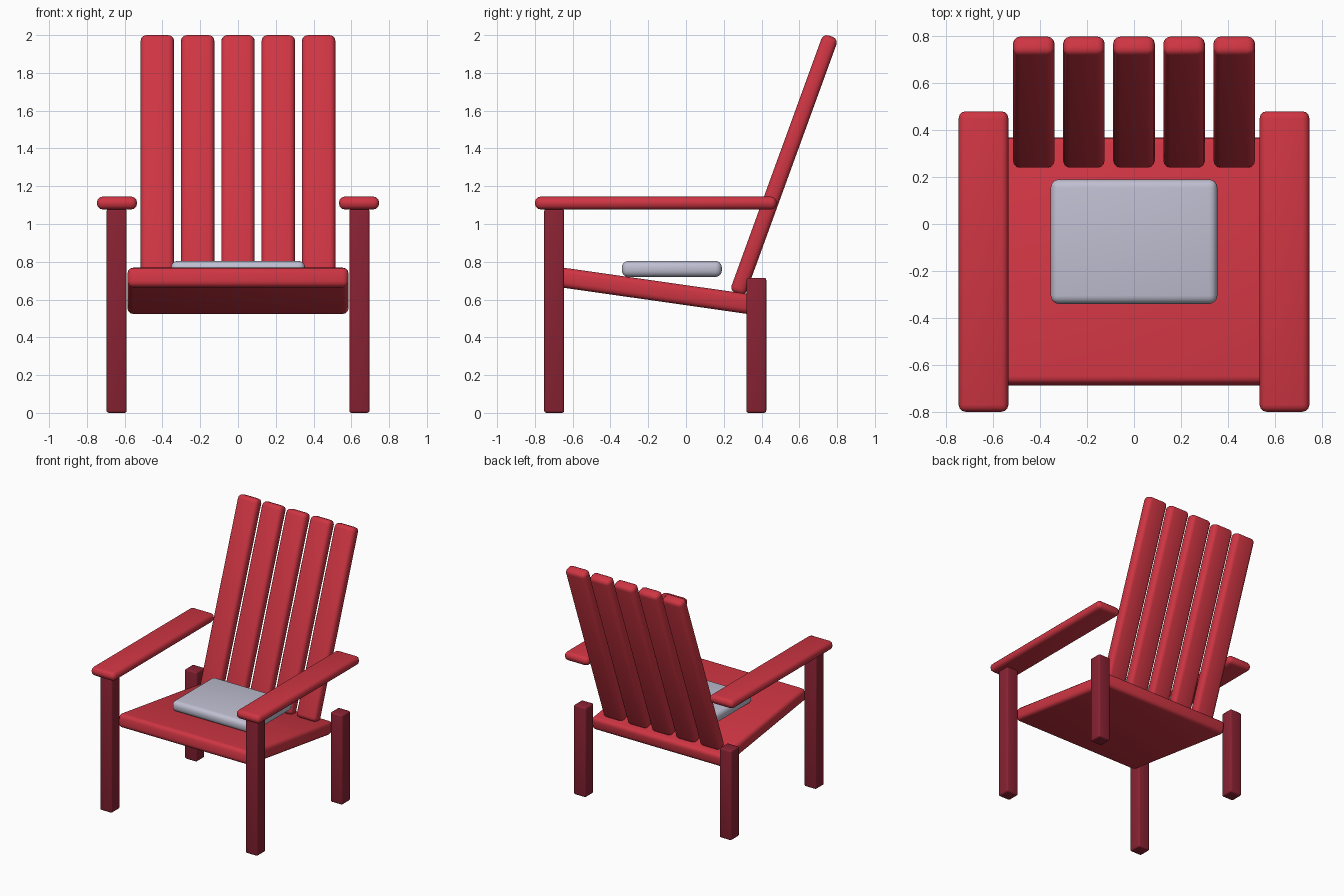
import bpy
import math

if "Cube" in bpy.data.objects:
    bpy.data.objects.remove(bpy.data.objects["Cube"])


def material(name, rgb):
    m = bpy.data.materials.new(name)
    m.diffuse_color = (*rgb, 1)
    m.use_nodes = True
    m.node_tree.nodes["Principled BSDF"].inputs["Base Color"].default_value = m.diffuse_color
    return m


RED = material("red paint", (0.62, 0.036, 0.056))
DARK = material("dark red paint", (0.25, 0.016, 0.033))
GREY = material("pale grey fabric", (0.52, 0.52, 0.64))


def board(name, size, centre, mat, bevel, tilt=0.0, segments=3):
    """Rounded box, tilted about the x axis (degrees)."""
    bpy.ops.mesh.primitive_cube_add(size=1, location=centre)
    ob = bpy.context.object
    ob.name = name
    ob.scale = size
    bpy.ops.object.transform_apply(location=False, rotation=False, scale=True)
    ob.rotation_euler.x = math.radians(tilt)
    ob.data.materials.append(mat)
    mod = ob.modifiers.new("rounding", 'BEVEL')
    mod.width = bevel
    mod.segments = segments
    bpy.ops.object.modifier_apply(modifier=mod.name)
    bpy.ops.object.shade_smooth_by_angle(angle=math.radians(40))
    return ob


# Seat, sloping down to the back
board("seat", (1.17, 1.06, 0.105), (0, -0.16, 0.646), RED, 0.03, -8.1)

# Cushion
board("cushion", (0.71, 0.53, 0.085), (0, -0.075, 0.762), GREY, 0.035, segments=4)

# Legs and arms on both sides
for side, s in (("left", -1), ("right", 1)):
    board(side + "_front_leg", (0.106, 0.106, 1.08), (s * 0.643, -0.698, 0.54), DARK, 0.012)
    board(side + "_rear_leg", (0.106, 0.106, 0.715), (s * 0.643, 0.372, 0.3575), DARK, 0.012)
    board(side + "_arm", (0.212, 1.28, 0.068), (s * 0.641, -0.16, 1.111), RED, 0.03)

# Back slats, leaning back, with their feet sunk in the seat
LEAN = math.radians(20)
LENGTH, THICK = 1.45, 0.085
top_y, top_z = 0.767, 1.994
for i in range(5):
    board("back_slat_%d" % (i + 1), (0.177, THICK, LENGTH),
          ((i - 2) * 0.2135,
           top_y - math.sin(LEAN) * LENGTH / 2,
           top_z - math.cos(LEAN) * LENGTH / 2),
          RED, 0.03, -20)
